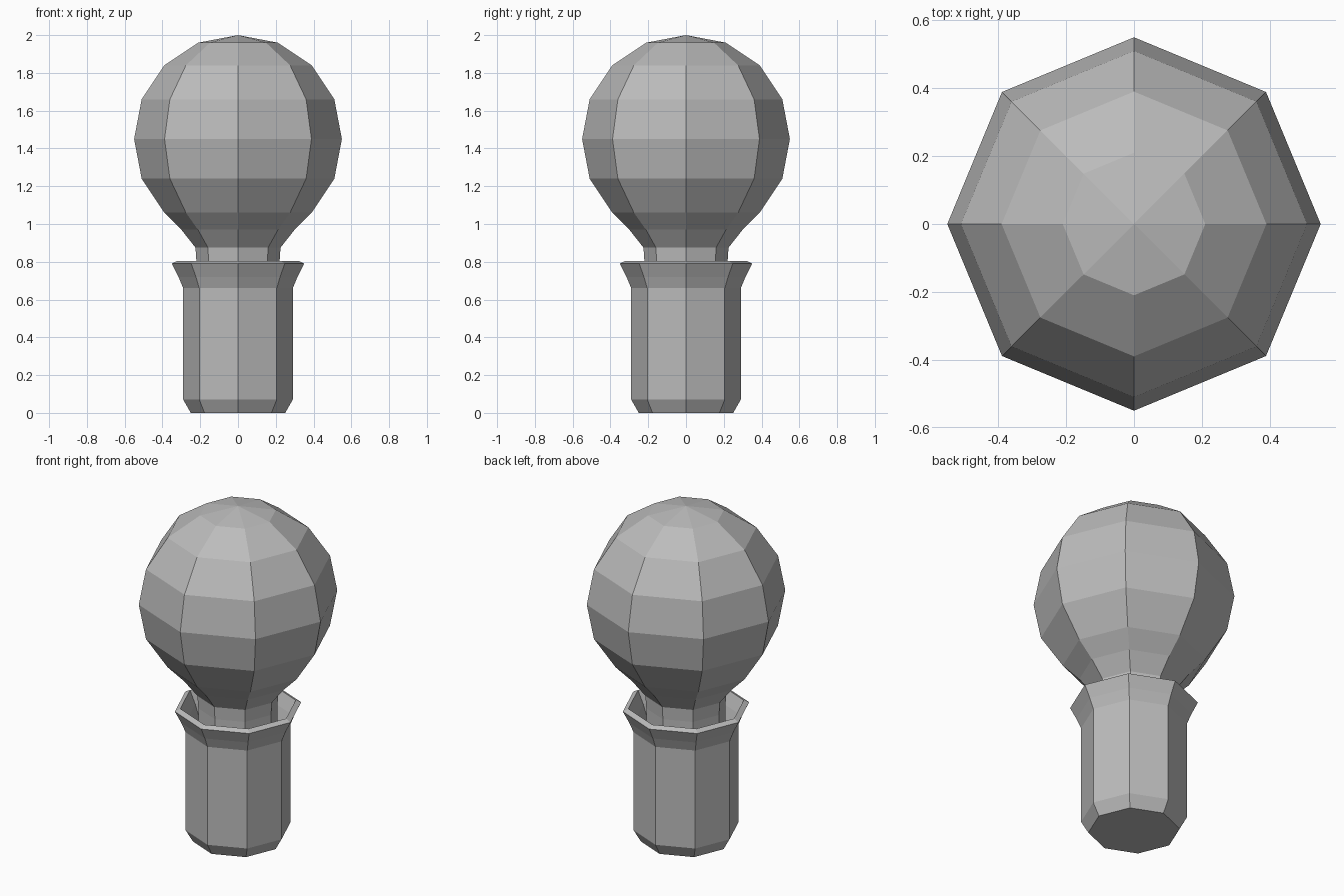
import bpy
import bmesh
from math import cos, sin, tau

SIDES = 8

cube = bpy.data.objects.get("Cube")
if cube:
    bpy.data.objects.remove(cube, do_unlink=True)

# Plain grey material
grey = bpy.data.materials.new("plain_grey")
grey.use_nodes = True
color = (0.5, 0.5, 0.5, 1)
grey.diffuse_color = color
grey.node_tree.nodes["Principled BSDF"].inputs["Base Color"].default_value = color


def lathe(name, profile):
    """Turn (radius, height) points, listed bottom to top, into a faceted solid."""
    bm = bmesh.new()
    rings = []
    for r, z in profile:
        if r == 0:
            rings.append([bm.verts.new((0, 0, z))] * SIDES)
        else:
            rings.append([bm.verts.new((r * cos(tau * i / SIDES), r * sin(tau * i / SIDES), z))
                          for i in range(SIDES)])
    for low, high in zip(rings, rings[1:]):
        for i in range(SIDES):
            j = (i + 1) % SIDES
            corners = [low[i], low[j], high[j], high[i]]
            bm.faces.new(list(dict.fromkeys(corners)))
    # Close open ends with flat caps
    if profile[0][0] > 0:
        bm.faces.new(rings[0][::-1])
    if profile[-1][0] > 0:
        bm.faces.new(rings[-1])
    bmesh.ops.recalc_face_normals(bm, faces=bm.faces)
    mesh = bpy.data.meshes.new(name)
    bm.to_mesh(mesh)
    bm.free()
    mesh.materials.append(grey)
    obj = bpy.data.objects.new(name, mesh)
    bpy.context.collection.objects.link(obj)
    return obj


# Hollow socket: chamfered foot, straight wall, flared lip, inner wall and floor
lathe("socket", [(0.25, 0), (0.29, 0.07), (0.29, 0.66), (0.315, 0.72), (0.35, 0.79),
                 (0.32, 0.805), (0.285, 0.73), (0.26, 0.66), (0.26, 0.6)])

# Round head with a neck standing in the socket
lathe("bulb", [(0.22, 0.6), (0.22, 0.8), (0.225, 0.875), (0.30, 0.97), (0.39, 1.06),
               (0.51, 1.24), (0.55, 1.45), (0.51, 1.66), (0.39, 1.84), (0.21, 1.96),
               (0, 2)])
